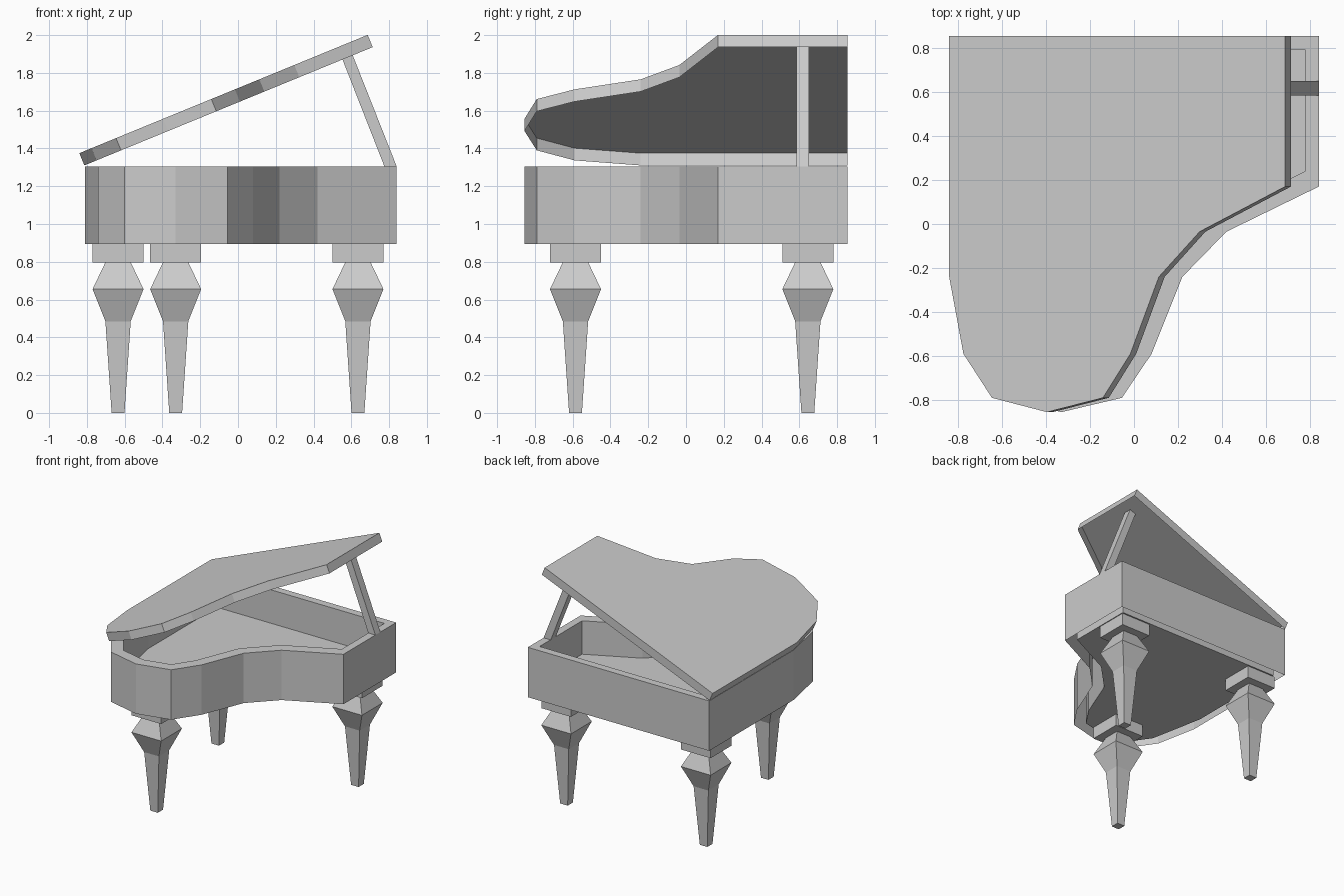
import bpy
import bmesh
import math
from mathutils import Vector

if "Cube" in bpy.data.objects:
    bpy.data.objects.remove(bpy.data.objects["Cube"], do_unlink=True)

grey = bpy.data.materials.new("plain_grey")
grey.use_nodes = True
colour = (0.6, 0.6, 0.6, 1)
grey.diffuse_color = colour
grey.node_tree.nodes["Principled BSDF"].inputs["Base Color"].default_value = colour


def loft(name, rings, cap_start=False, cap_end=False):
    """Join equal rings of points with side faces, with optional end caps."""
    bm = bmesh.new()
    loops = [[bm.verts.new(p) for p in ring] for ring in rings]
    for a, b in zip(loops, loops[1:]):
        for i in range(len(a)):
            j = (i + 1) % len(a)
            bm.faces.new((a[i], a[j], b[j], b[i]))
    if cap_start:
        bm.faces.new(loops[0])
    if cap_end:
        bm.faces.new(loops[-1])
    bmesh.ops.recalc_face_normals(bm, faces=bm.faces)
    mesh = bpy.data.meshes.new(name)
    bm.to_mesh(mesh)
    bm.free()
    mesh.materials.append(grey)
    obj = bpy.data.objects.new(name, mesh)
    bpy.context.collection.objects.link(obj)
    return obj


def at_height(points, z):
    return [(p[0], p[1], z) for p in points]


def square(cx, cy, half, z):
    return [(cx + sx * half, cy + sy * half, z)
            for sx, sy in ((-1, -1), (1, -1), (1, 1), (-1, 1))]


def inset(points, straight, curved):
    """Offset a clockwise outline inwards, wider along its slanted edges."""
    pts = [Vector(p) for p in points]
    lines = []
    for i, p in enumerate(pts):
        d = (pts[(i + 1) % len(pts)] - p).normalized()
        width = straight if min(abs(d.x), abs(d.y)) < 0.01 else curved
        lines.append((p + Vector((d.y, -d.x)) * width, d))
    result = []
    for i, (p, d) in enumerate(lines):
        q, e = lines[i - 1]
        t = (q - p).cross(e) / d.cross(e) if hasattr(d, "cross") else 0
        result.append(p + d * t)
    return result


# Curved case outline, clockwise from the back corner
outline = [(0.84, 0.855), (0.84, 0.17), (0.42, -0.035), (0.22, -0.24),
           (0.08, -0.59), (-0.055, -0.79), (-0.33, -0.855), (-0.6, -0.79),
           (-0.74, -0.59), (-0.81, -0.24), (-0.81, 0.855)]
bottom, top = 0.895, 1.305
inner = inset(outline, 0.063, 0.09)

# Case: outer wall, rim, inner wall and underside
loft("case", [at_height(outline, bottom), at_height(outline, top),
              at_height(inner, top), at_height(inner, bottom)], cap_end=True)
loft("soundboard", [at_height(inner, 1.03)], cap_start=True)

# Raised lid: a tilted cover, open underneath
tilt = math.radians(22.3)
c, s = math.cos(tilt), math.sin(tilt)


def lid_ring(depth):
    return [(-0.84 + (x + 0.81) * c + depth * s, y,
             1.375 + (x + 0.81) * s - depth * c) for x, y in outline]


loft("lid", [lid_ring(0), lid_ring(0.07)], cap_start=True)

# Prop holding the lid
prop = [(0.775, top), (0.84, top), (0.585, 1.95), (0.53, 1.93)]
loft("lid_prop", [[(x, y, z) for x, z in prop] for y in (0.585, 0.65)],
     cap_start=True, cap_end=True)

# Three square turned legs, each under a block
leg_profile = [(0.034, 0), (0.067, 0.485), (0.135, 0.655), (0.068, 0.795)]
for name, x, y in (("front", -0.33, -0.585), ("back_right", -0.635, 0.645),
                   ("back_left", 0.635, 0.645)):
    loft(name + "_leg", [square(x, y, r, z) for r, z in leg_profile],
         cap_start=True, cap_end=True)
    loft(name + "_leg_block", [square(x, y, 0.135, z) for z in (0.795, bottom)],
         cap_start=True, cap_end=True)
